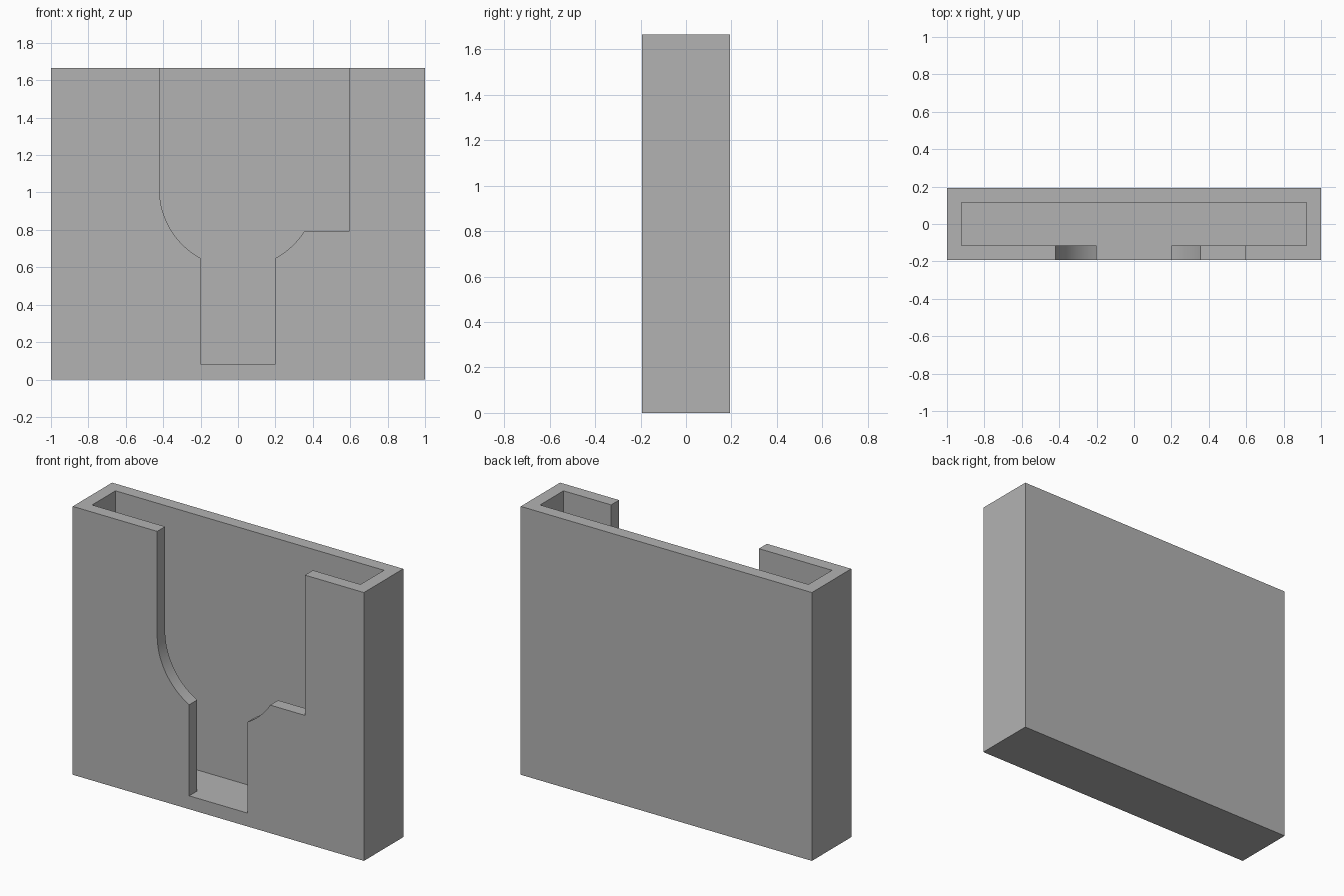
import bpy
from math import cos, sin, acos, asin, pi

if "Cube" in bpy.data.objects:
    bpy.data.objects.remove(bpy.data.objects["Cube"])

HEIGHT, DEPTH, WALL, FLOOR = 1.666, 0.193, 0.078, 0.083
TOP = HEIGHT + 0.2

grey = bpy.data.materials.new("plain grey")
grey.use_nodes = True
colour = (0.45, 0.45, 0.45, 1)
grey.diffuse_color = colour
grey.node_tree.nodes["Principled BSDF"].inputs["Base Color"].default_value = colour


def prism(name, outline, y0, y1):
    """Extrude an x-z outline from y0 to y1."""
    n = len(outline)
    verts = [(x, y, z) for y in (y0, y1) for x, z in outline]
    faces = [tuple(range(n)), tuple(range(2 * n - 1, n - 1, -1))]
    faces += [(i, i + n, (i + 1) % n + n, (i + 1) % n) for i in range(n)]
    mesh = bpy.data.meshes.new(name)
    mesh.from_pydata(verts, [], faces)
    obj = bpy.data.objects.new(name, mesh)
    bpy.context.collection.objects.link(obj)
    return obj


def block(name, half, z0, z1, y0, y1):
    return prism(name, [(-half, z0), (half, z0), (half, z1), (-half, z1)], y0, y1)


def carve(target, cutter):
    mod = target.modifiers.new("cut", "BOOLEAN")
    mod.operation, mod.solver, mod.object = "DIFFERENCE", "EXACT", cutter
    bpy.context.view_layer.objects.active = target
    bpy.ops.object.modifier_apply(modifier=mod.name)
    bpy.data.objects.remove(cutter)


def arc(a0, a1, steps):
    """Points on the round part of the front opening."""
    return [(R * cos(a0 + (a1 - a0) * i / steps), CZ + R * sin(a0 + (a1 - a0) * i / steps))
            for i in range(steps + 1)]


# Holder body with an open-topped pocket
holder = block("wall_holder", 1, 0, HEIGHT, -DEPTH, DEPTH)
holder.data.materials.append(grey)
inner = DEPTH - WALL
carve(holder, block("pocket_cutter", 1 - WALL, FLOOR, TOP, -inner, inner))

# Front opening: slot at the bottom, round bowl, ledge and wide mouth
R, CZ, SLOT, MOUTH, LEDGE = 0.42, 1.018, 0.2, 0.595, 0.795
slot_angle = acos(SLOT / R)
outline = [(-SLOT, FLOOR), (SLOT, FLOOR)]
outline += arc(-slot_angle, asin((LEDGE - CZ) / R), 8)
outline += [(MOUTH, LEDGE), (MOUTH, TOP), (-R, TOP)]
outline += arc(pi, pi + slot_angle, 20)
carve(holder, prism("opening_cutter", outline, -DEPTH - 0.1, 0))

# Smooth the bowl, keep the edges sharp
bpy.ops.object.select_all(action="DESELECT")
holder.select_set(True)
bpy.context.view_layer.objects.active = holder
bpy.ops.object.shade_smooth_by_angle(angle=0.5)
